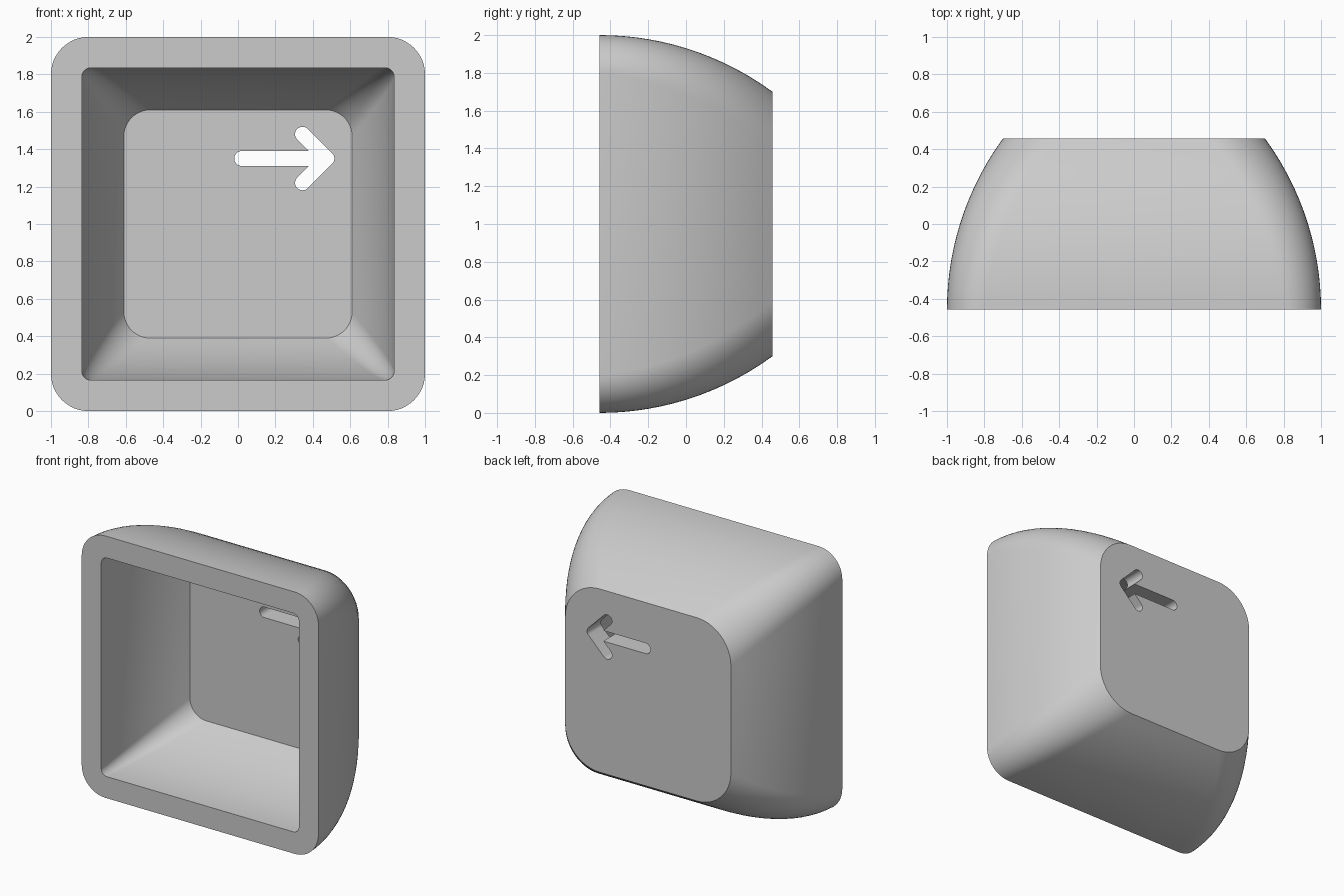
import bpy, bmesh, math

cube = bpy.data.objects.get("Cube")
if cube:
    bpy.data.objects.remove(cube, do_unlink=True)

FRONT, FLOOR, BACK, MID = -0.458, 0.29, 0.458, 1.0
CORNER_STEPS, WALL_STEPS = 12, 14

grey = bpy.data.materials.new("light_grey_plastic")
grey.use_nodes = True
grey.diffuse_color = (0.6, 0.6, 0.6, 1)
grey.node_tree.nodes["Principled BSDF"].inputs["Base Color"].default_value = (0.6, 0.6, 0.6, 1)


def arc(cx, cz, r, start, end, steps=CORNER_STEPS):
    """Points along a circular arc, angles in degrees."""
    angles = [math.radians(start + (end - start) * i / steps) for i in range(steps + 1)]
    return [(cx + r * math.cos(a), cz + r * math.sin(a)) for a in angles]


def rounded_square(half, r):
    pts = []
    for quarter, (sx, sz) in enumerate([(1, 1), (-1, 1), (-1, -1), (1, -1)]):
        c = half - r
        pts += arc(sx * c, MID + sz * c, r, quarter * 90, quarter * 90 + 90)
    return pts


def curved_wall(y0, y1, half0, half1, r0, r1):
    """Rounded square sections whose sides bow inward along a circular arc."""
    depth, drop = y1 - y0, half0 - half1
    radius = (depth ** 2 + drop ** 2) / (2 * drop)
    rings = []
    for i in range(WALL_STEPS + 1):
        t = i / WALL_STEPS
        d = t * depth
        half = half0 - (radius - math.sqrt(radius ** 2 - d ** 2))
        rings.append((y0 + d, rounded_square(half, r0 + (r1 - r0) * t)))
    return rings


def loft(name, sections):
    """Closed solid through a list of (y, outline) sections."""
    bm = bmesh.new()
    rings = [[bm.verts.new((x, y, z)) for x, z in pts] for y, pts in sections]
    for a, b in zip(rings, rings[1:]):
        for i in range(len(a)):
            j = (i + 1) % len(a)
            bm.faces.new((a[i], a[j], b[j], b[i]))
    bm.faces.new(rings[0])
    bm.faces.new(rings[-1])
    bmesh.ops.recalc_face_normals(bm, faces=bm.faces)
    mesh = bpy.data.meshes.new(name)
    bm.to_mesh(mesh)
    bm.free()
    mesh.materials.append(grey)
    obj = bpy.data.objects.new(name, mesh)
    bpy.context.collection.objects.link(obj)
    return obj


# Hollow cap: outer wall from back to front, then inner wall from rim to floor
outer = curved_wall(FRONT, BACK, 1.0, 0.70, 0.20, 0.29)
inner = curved_wall(FRONT, FLOOR, 0.835, 0.61, 0.05, 0.14)
cap = loft("key_cap", outer[::-1] + inner)

# Arrow opening: round-ended shaft and two angled arms, mirrored about its axis
AXIS, R = 1.35, 0.04
upper = arc(0.02, AXIS, R, 180, 90, 8)
upper += [(0.378, AXIS + R)]
upper += arc(0.345, AXIS + 0.13, R, 225, 45, 12)
upper += arc(0.475, AXIS, R, 45, 0, 6)
lower = [(x, 2 * AXIS - z) for x, z in upper[-2:0:-1]]
arrow = upper + lower
cutter = loft("arrow_cutter", [(FLOOR - 0.1, arrow), (BACK + 0.1, arrow)])
cutter.hide_render = True

cut = cap.modifiers.new("arrow_opening", "BOOLEAN")
cut.operation, cut.solver, cut.object = "DIFFERENCE", "EXACT", cutter
bpy.context.view_layer.objects.active = cap
cap.select_set(True)
bpy.ops.object.modifier_apply(modifier=cut.name)
bpy.data.objects.remove(cutter, do_unlink=True)

# Smooth walls with crisp rims
bpy.ops.object.shade_smooth_by_angle(angle=math.radians(30))
